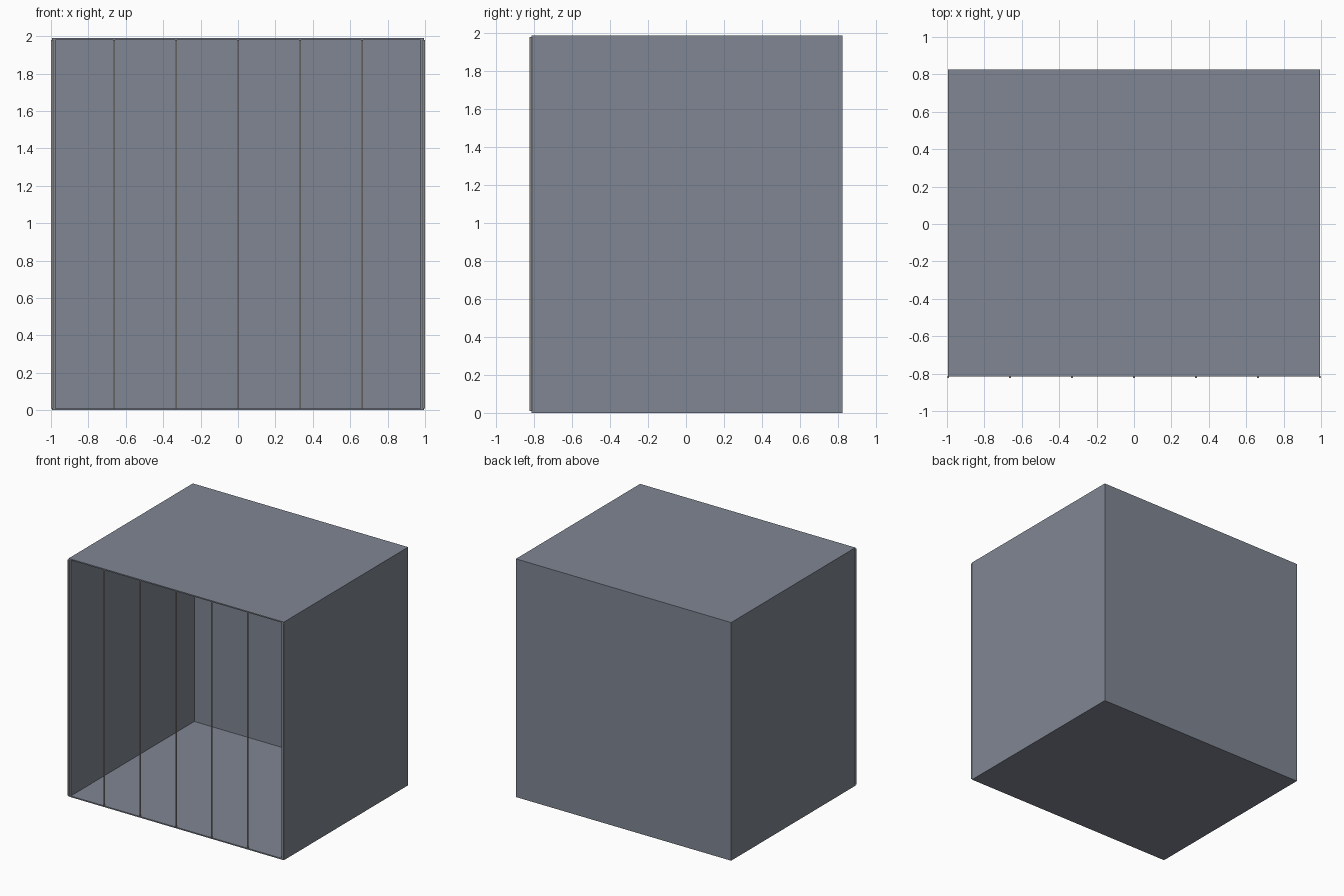
import bpy

cube = bpy.data.objects.get("Cube")
if cube:
    bpy.data.objects.remove(cube, do_unlink=True)


def material(name, rgb):
    mat = bpy.data.materials.new(name)
    mat.use_nodes = True
    mat.diffuse_color = (*rgb, 1)
    mat.node_tree.nodes["Principled BSDF"].inputs["Base Color"].default_value = (*rgb, 1)
    return mat


slate = material("slate grey", (0.215, 0.24, 0.29))
steel = material("warm steel", (0.42, 0.4, 0.37))

W, H = 0.995, 1.99             # half width, height
FRONT, BACK = -0.815, 0.825
SIDE, SLAB = 0.02, 0.01        # wall and slab thickness


def box(name, lo, hi, mat):
    size = [b - a for a, b in zip(lo, hi)]
    bpy.ops.mesh.primitive_cube_add(size=1, location=[(a + b) / 2 for a, b in zip(lo, hi)])
    obj = bpy.context.object
    obj.name = name
    obj.scale = size
    bpy.ops.object.transform_apply(location=False, rotation=False, scale=True)
    obj.data.materials.append(mat)
    return obj


# Shell, open at the front
box("floor", (-W, FRONT, 0), (W, BACK, SLAB), slate)
box("roof", (-W, FRONT, H - SLAB), (W, BACK, H), slate)
box("back_wall", (-W + SIDE, BACK - SLAB, SLAB), (W - SIDE, BACK, H - SLAB), slate)
box("right_wall", (-W, FRONT, SLAB), (-W + SIDE, BACK, H - SLAB), slate)
box("left_wall", (W - SIDE, FRONT, SLAB), (W, BACK, H - SLAB), slate)

# Evenly spaced upright bars across the opening, the outer two on the corners
BARS, RADIUS = 7, 0.006
for i in range(BARS):
    x = (1 - RADIUS) * (2 * i / (BARS - 1) - 1)
    bpy.ops.mesh.primitive_cylinder_add(vertices=24, radius=RADIUS, depth=H - 2 * SLAB,
                                        location=(x, FRONT - RADIUS / 2, H / 2))
    bar = bpy.context.object
    bar.name = f"bar_{i + 1}"
    bar.data.materials.append(steel)
    bpy.ops.object.shade_smooth_by_angle()
